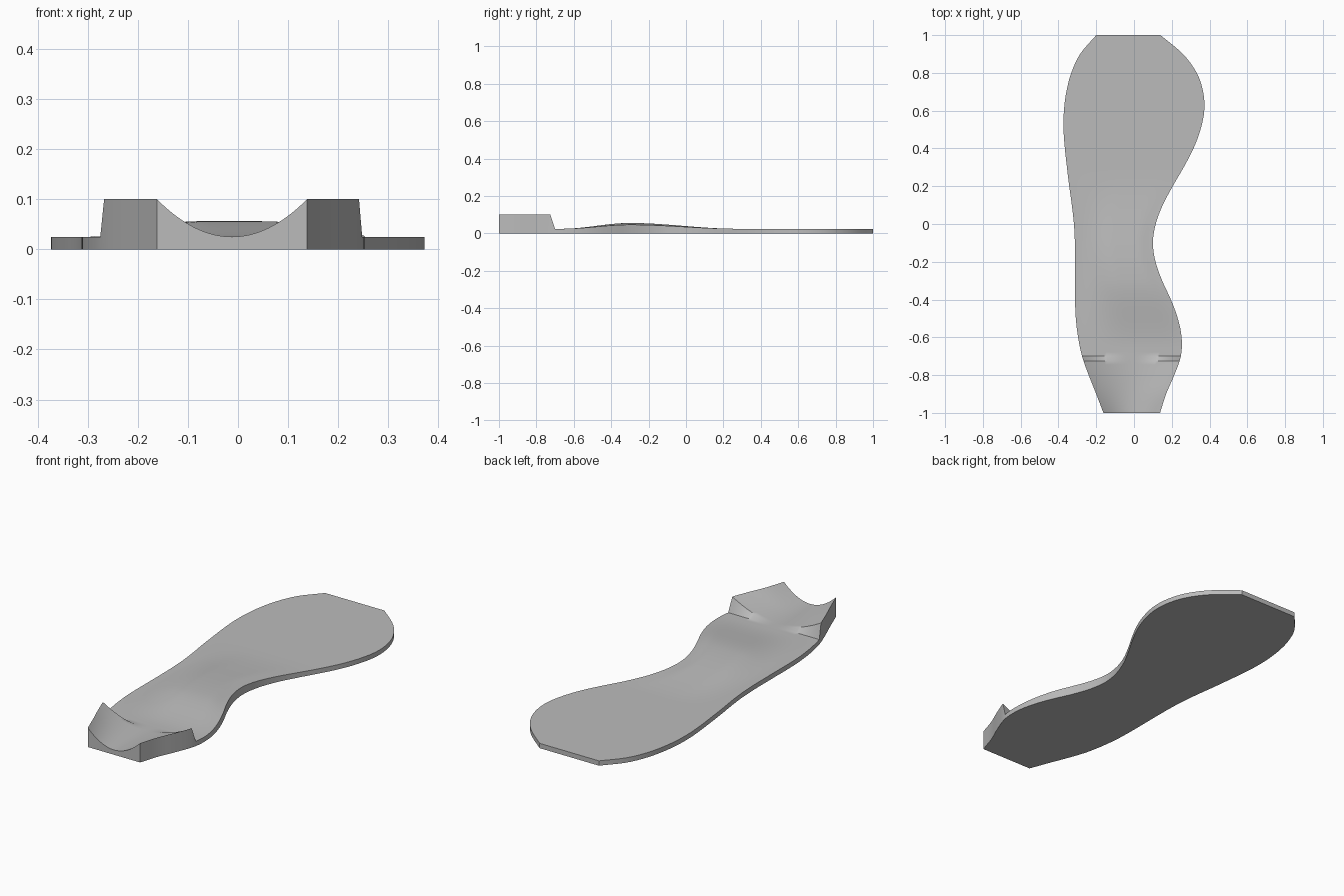
import bpy
import bmesh
import math

default_cube = bpy.data.objects.get("Cube")
if default_cube:
    bpy.data.objects.remove(default_cube, do_unlink=True)

# Side outlines, evenly spaced from heel (y = -1) to toe (y = 1)
OUTER_SIDE = [-.162, -.2, -.24, -.275, -.296, -.308, -.312, -.312, -.312, -.313, -.318,
              -.329, -.343, -.355, -.366, -.373, -.371, -.358, -.332, -.285, -.2]
INNER_SIDE = [.138, .17, .213, .248, .252, .232, .195, .149, .114, .1, .115,
              .152, .205, .263, .315, .352, .372, .366, .332, .259, .14]

THICKNESS = 0.025
CUP_RISE = 0.075
ARCH_RISE = 0.031
CUP_END, FLAT_START = -0.725, -0.7
COLUMNS = 32


def outline(points, y):
    """Smooth curve through evenly spaced outline points."""
    t = (y + 1) / 2 * (len(points) - 1)
    i = min(int(t), len(points) - 2)
    f = t - i
    b, c = points[i], points[i + 1]
    a = points[i - 1] if i > 0 else 2 * b - c
    d = points[i + 2] if i + 2 < len(points) else 2 * c - b
    return b + f / 2 * (c - a + f * (2 * a - 5 * b + 4 * c - d
                                     + f * (3 * (b - c) + d - a)))


def smoothstep(low, high, value):
    t = max(0, min(1, (value - low) / (high - low)))
    return t * t * (3 - 2 * t)


def top_height(u, y):
    """Height of the upper surface; u runs 0 to 1 across the foot."""
    # Heel cup: a trough with raised sides that stops at a steep step
    if y < FLAT_START - 0.001:
        return THICKNESS + CUP_RISE * (2 * u - 1) ** 2
    # Arch support: a broad swelling, flat on the outer side
    along = smoothstep(-0.66, -0.3, y) * (1 - smoothstep(-0.3, 0.27, y))
    across = smoothstep(0.06, 0.5, u) * (1 - 0.3 * smoothstep(0.8, 1, u))
    return THICKNESS + ARCH_RISE * along * across


def spaced(start, end, count):
    return [start + (end - start) * i / count for i in range(count + 1)]


# Insole body: matching upper and lower grids joined by a side wall
rows = spaced(-1, CUP_END, 14) + spaced(FLAT_START, 1, 80)
bm = bmesh.new()
top, bottom = [], []
for y in rows:
    left, right = outline(OUTER_SIDE, y), outline(INNER_SIDE, y)
    top_row, bottom_row = [], []
    for u in spaced(0, 1, COLUMNS):
        x = left + (right - left) * u
        top_row.append(bm.verts.new((x, y, top_height(u, y))))
        bottom_row.append(bm.verts.new((x, y, 0)))
    top.append(top_row)
    bottom.append(bottom_row)

for grid in (top, bottom):
    for near, far in zip(grid, grid[1:]):
        for j in range(COLUMNS):
            bm.faces.new((near[j], near[j + 1], far[j + 1], far[j]))


def rim(grid):
    return (grid[0] + [row[-1] for row in grid[1:-1]]
            + grid[-1][::-1] + [row[0] for row in grid[-2:0:-1]])


upper, lower = rim(top), rim(bottom)
for i in range(len(upper)):
    bm.faces.new((lower[i - 1], lower[i], upper[i], upper[i - 1]))
bmesh.ops.recalc_face_normals(bm, faces=bm.faces[:])

mesh = bpy.data.meshes.new("insole")
bm.to_mesh(mesh)
bm.free()
insole = bpy.data.objects.new("insole", mesh)
bpy.context.collection.objects.link(insole)

# Plain grey material
grey = bpy.data.materials.new("plain grey")
grey.use_nodes = True
color = (0.5, 0.5, 0.5, 1)
grey.diffuse_color = color
grey.node_tree.nodes["Principled BSDF"].inputs["Base Color"].default_value = color
mesh.materials.append(grey)

# Smooth surface with crisp rim and step
bpy.ops.object.select_all(action="DESELECT")
insole.select_set(True)
bpy.context.view_layer.objects.active = insole
bpy.ops.object.shade_smooth_by_angle(angle=math.radians(35))
